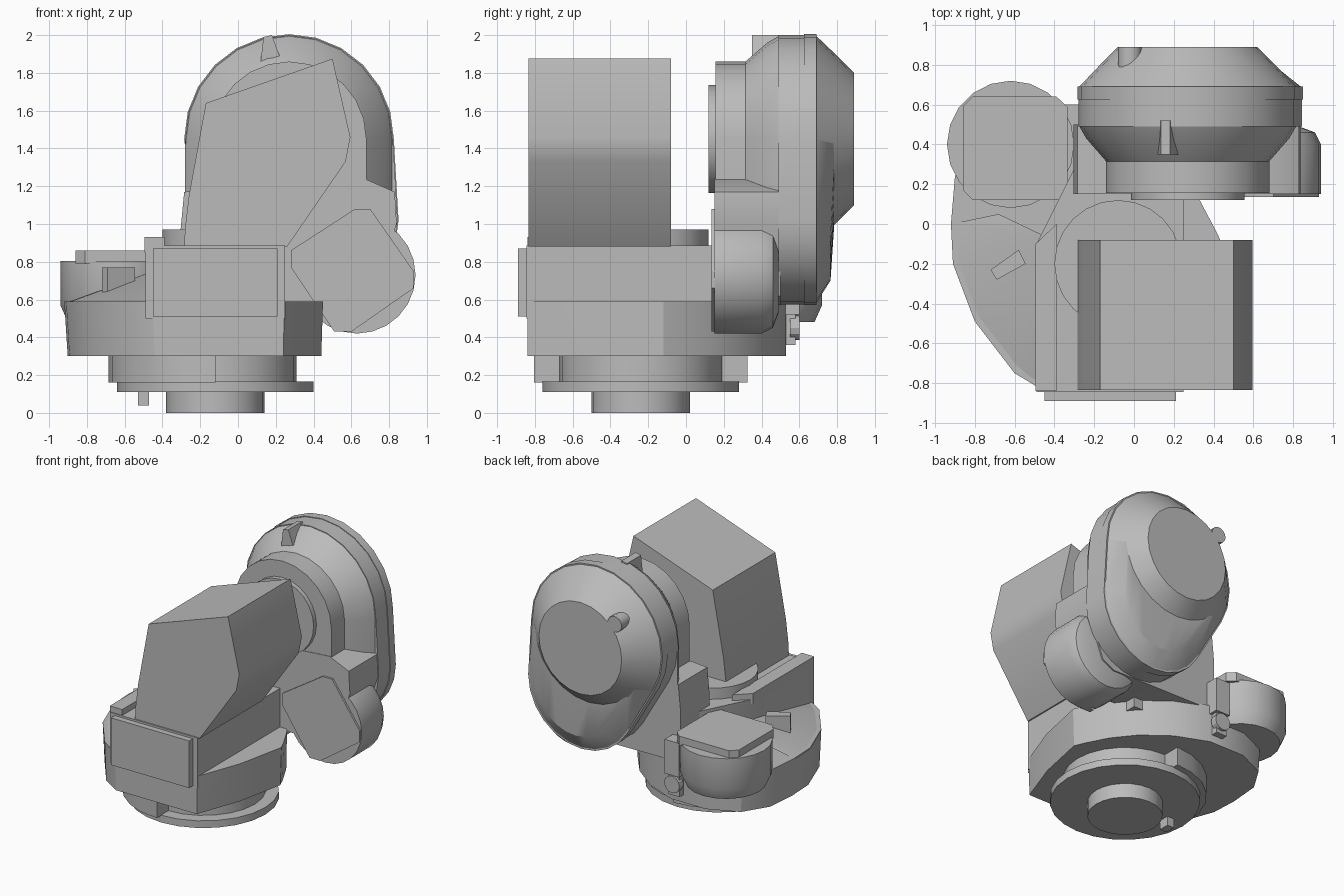
import bpy, bmesh, math

cube = bpy.data.objects.get("Cube")
if cube:
    bpy.data.objects.remove(cube, do_unlink=True)

grey = bpy.data.materials.new("cast_grey")
grey.use_nodes = True
grey.diffuse_color = (0.5, 0.5, 0.5, 1)
grey.node_tree.nodes["Principled BSDF"].inputs["Base Color"].default_value = (0.5, 0.5, 0.5, 1)


def ring(axis, u, v, r, d, n=24):
    """Circle of points; axis 'z' uses u, v as x, y; axis 'y' uses x, z."""
    pts = []
    for i in range(n):
        a = math.tau * i / n
        p, q = u + r * math.cos(a), v + r * math.sin(a)
        pts.append((p, q, d) if axis == "z" else (p, d, q))
    return pts


def prism(axis, outline, lo, hi):
    """Both ends of an outline pushed along an axis."""
    return [(p, q, d) if axis == "z" else (p, d, q) for d in (lo, hi) for p, q in outline]


def box(x0, x1, y0, y1, z0, z1):
    return prism("z", [(x0, y0), (x1, y0), (x1, y1), (x0, y1)], z0, z1)


def solid(name, points):
    """Convex casting wrapped around the given points."""
    bm = bmesh.new()
    for p in points:
        bm.verts.new(p)
    res = bmesh.ops.convex_hull(bm, input=bm.verts)
    inside = {e for e in res["geom_interior"] if isinstance(e, bmesh.types.BMVert)}
    bmesh.ops.delete(bm, geom=list(inside), context="VERTS")
    bmesh.ops.dissolve_limit(bm, angle_limit=0.01, verts=bm.verts, edges=bm.edges)
    bmesh.ops.recalc_face_normals(bm, faces=bm.faces)
    mesh = bpy.data.meshes.new(name)
    bm.to_mesh(mesh)
    bm.free()
    mesh.materials.append(grey)
    obj = bpy.data.objects.new(name, mesh)
    bpy.context.collection.objects.link(obj)
    bpy.ops.object.select_all(action="DESELECT")
    obj.select_set(True)
    bpy.context.view_layer.objects.active = obj
    bpy.ops.object.shade_smooth_by_angle(angle=math.radians(28))
    return obj


def turned(name, axis, u, v, steps, n=24):
    """Convex turned part from (radius, depth) steps."""
    return solid(name, [p for r, d in steps for p in ring(axis, u, v, r, d, n)])


# Foot: boss, flange, half ring stepped down to a smaller ring, locating pin
FX, FY = -0.12, -0.24
turned("foot_boss", "z", FX, FY, [(0.26, 0), (0.26, 0.12)])
turned("foot_flange", "z", FX, FY, [(0.52, 0.11), (0.52, 0.165)])
turned("foot_ring", "z", FX, FY, [(0.43, 0.16), (0.43, 0.31)])
solid("foot_half_ring", [p for d in (0.16, 0.31) for p in ring("z", FX, FY, 0.565, d)
                         if p[0] < FX + 0.01])
solid("locating_pin", box(-0.53, -0.47, -0.28, -0.2, 0.04, 0.12))

# Rotating base with squared front and sloped left shoulder
base = [(0.245, -0.84), (0.37, -0.5), (0.45, -0.12), (0.42, -0.05), (0.33, 0.12), (0.2, 0.28),
        (0, 0.43), (-0.25, 0.53), (-0.55, 0.53), (-0.78, 0.43), (-0.9, 0.24), (-0.92, 0),
        (-0.91, -0.2), (-0.8, -0.49), (-0.6, -0.75), (-0.45, -0.84)]
solid("base_body", [(x * 0.98, y, 0.3) for x, y in base] + [(x, y, 0.59) for x, y in base])
rim = [(x, y, 0.58) for x, y in base if x < -0.4 and y < 0.1]
solid("base_shoulder", rim + [(-0.68, 0.05, 0.66), (-0.45, -0.78, 0.6), (-0.45, -0.06, 0.75)])
block = [(-0.49, -0.845), (0.25, -0.845), (0.25, 0.3), (-0.29, 0.3), (-0.29, 0.1), (-0.49, -0.1)]
solid("base_block", prism("z", block, 0.5, 0.885))
solid("front_cover", box(-0.45, 0.21, -0.89, -0.84, 0.51, 0.87))
solid("side_rail", prism("z", [(-0.495, -0.84), (-0.39, -0.84), (-0.39, 0), (-0.495, -0.1)], 0.85, 0.93))
lug = [(-0.72, -0.23), (-0.69, -0.28), (-0.545, -0.2), (-0.58, -0.13)]
solid("shoulder_lug", prism("z", lug, 0.62, 0.77))

# Upright main motor
turned("motor_plinth", "z", -0.08, -0.2, [(0.32, 0.86), (0.32, 0.97)])
motor = [(-0.285, 0.88), (-0.28, 0.98), (-0.26, 1.15), (-0.17, 1.64),
         (0.5, 1.875), (0.595, 1.46), (0.57, 1.33), (0.26, 0.88)]
solid("main_motor", prism("y", motor, -0.835, -0.08))

# Vertical motor at the rear corner
turned("rear_motor", "z", -0.62, 0.4, [(0.28, 0.48), (0.32, 0.57), (0.32, 0.805)], 20)
cap = [(-0.86, 0.17), (-0.86, 0.59), (-0.81, 0.64), (-0.39, 0.64), (-0.335, 0.59),
       (-0.335, 0.17), (-0.38, 0.12), (-0.81, 0.12)]
solid("rear_motor_cap", prism("z", cap, 0.79, 0.86))
solid("rear_bracket", box(-0.36, -0.24, 0.42, 0.6, 0.52, 0.78))
solid("rear_bracket_foot", box(-0.35, -0.26, 0.42, 0.58, 0.36, 0.54))
turned("bracket_plug", "y", -0.3, 0.45, [(0.065, 0.55), (0.065, 0.6)], 12)

# Arm support casting
support = [(-0.3, 0.58), (-0.305, 0.96), (-0.285, 1.17), (0.67, 1.24), (0.83, 1.17),
           (0.84, 1.0), (0.7, 0.62), (0.6, 0.57)]
solid("arm_support", prism("y", support, 0.15, 0.5))

# Arm housing: front hub, collar, rounded body and rear dome
AX, AZ = 0.27, 1.45
LX, LZ = 0.4, 1.02


def arch(r, d):
    """Circle with straight legs running down into the support."""
    return ring("y", AX, AZ, r, d) + [(AX - r, d, 1.1), (AX + r, d, 1.1)]


def lobes(r_top, r_low, d):
    return ring("y", AX, AZ, r_top, d) + ring("y", LX, LZ, r_low, d)


turned("hub_face", "y", AX, AZ, [(0.285, 0.12), (0.285, 0.16)])
solid("hub_drum", arch(0.41, 0.155) + arch(0.41, 0.33))
solid("hub_collar", arch(0.41, 0.315) + arch(0.51, 0.43) + arch(0.55, 0.5))
solid("arm_body", lobes(0.55, 0.445, 0.49) + lobes(0.55, 0.445, 0.63))
solid("arm_band", lobes(0.555, 0.45, 0.625) + lobes(0.555, 0.45, 0.69))
solid("arm_lower_bulge", lobes(0.55, 0.445, 0.685) + ring("y", LX, LZ, 0.32, 0.765)
      + ring("y", AX, AZ, 0.45, 0.785))
turned("arm_dome", "y", AX, AZ, [(0.55, 0.685), (0.45, 0.79), (0.35, 0.89)])
turned("dome_plug", "y", -0.02, 1.71, [(0.06, 0.7), (0.06, 0.89)], 14)
solid("top_fin", prism("y", [(0.12, 1.86), (0.135, 1.99), (0.18, 2.0), (0.22, 1.89)], 0.35, 0.52))

# Side motor with rotated square flange
turned("side_motor", "y", 0.63, 0.73, [(0.31, 0.15), (0.31, 0.4), (0.28, 0.46), (0.2, 0.49)])
flange = [(0.28, 0.77), (0.28, 0.86), (0.62, 1.08), (0.7, 1.08),
          (0.93, 0.75), (0.93, 0.66), (0.6, 0.43), (0.51, 0.43)]
solid("side_motor_flange", prism("y", flange, 0.135, 0.17))
